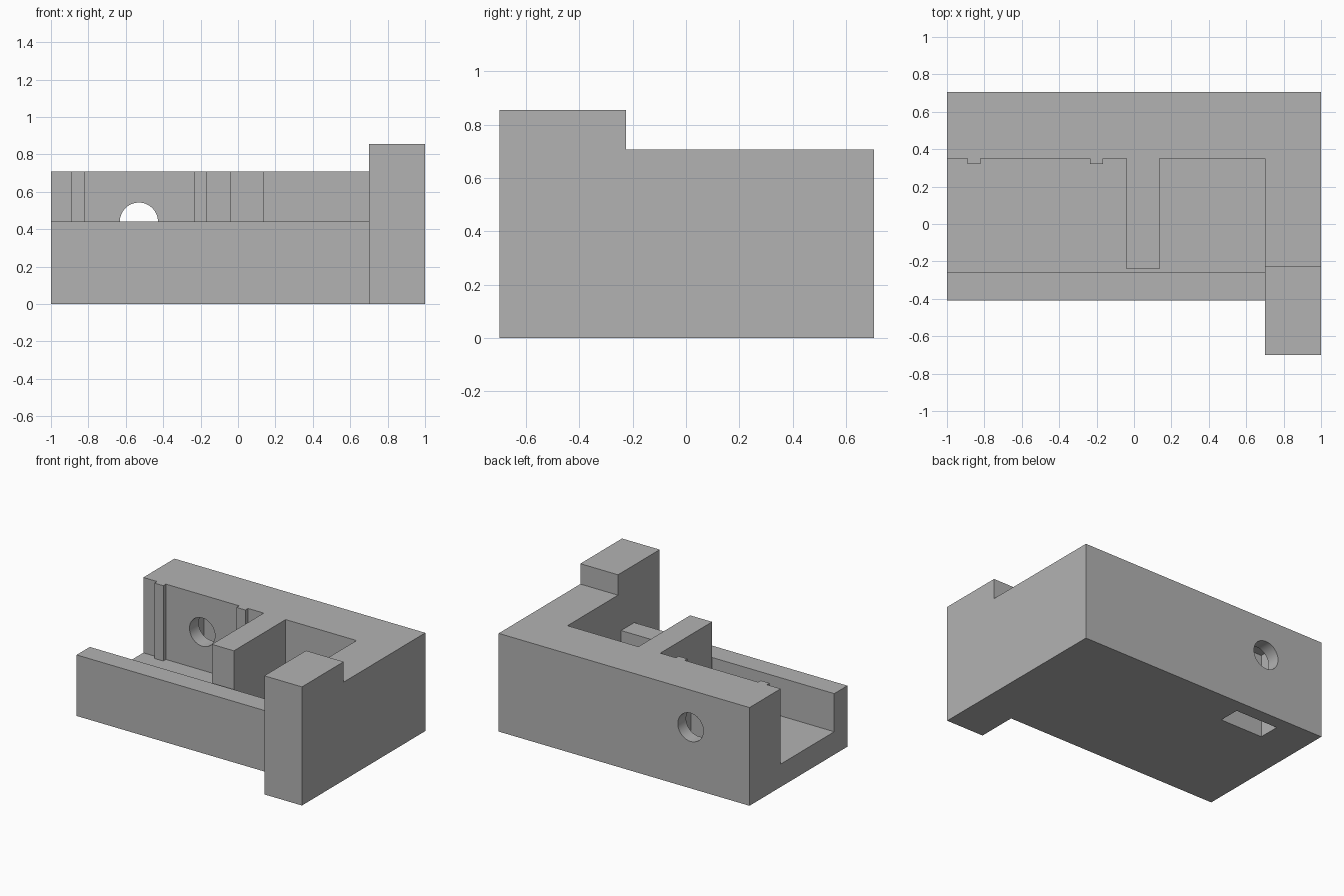
import bpy, bmesh, math
from mathutils import Matrix

cube = bpy.data.objects.get("Cube")
if cube:
    bpy.data.objects.remove(cube, do_unlink=True)

grey = bpy.data.materials.new("plain grey")
grey.use_nodes = True
colour = (0.45, 0.45, 0.45, 1)
grey.diffuse_color = colour
grey.node_tree.nodes["Principled BSDF"].inputs["Base Color"].default_value = colour


def make_object(name, bm):
    bmesh.ops.recalc_face_normals(bm, faces=bm.faces)
    mesh = bpy.data.meshes.new(name)
    bm.to_mesh(mesh)
    bm.free()
    mesh.materials.append(grey)
    obj = bpy.data.objects.new(name, mesh)
    bpy.context.collection.objects.link(obj)
    return obj


def prism(name, profile, x0, x1):
    """Extrude a (y, z) side profile along x."""
    bm = bmesh.new()
    face = bm.faces.new([bm.verts.new((x0, y, z)) for y, z in profile])
    new = bmesh.ops.extrude_face_region(bm, geom=[face])["geom"]
    verts = [v for v in new if isinstance(v, bmesh.types.BMVert)]
    bmesh.ops.translate(bm, vec=(x1 - x0, 0, 0), verts=verts)
    return make_object(name, bm)


def box(name, x0, x1, y0, y1, z0, z1):
    return prism(name, [(y0, z0), (y1, z0), (y1, z1), (y0, z1)], x0, x1)


def combine(target, tool, operation):
    mod = target.modifiers.new(operation.lower(), 'BOOLEAN')
    mod.operation = operation
    mod.solver = 'EXACT'
    mod.object = tool
    bpy.context.view_layer.objects.active = target
    bpy.ops.object.modifier_apply(modifier=mod.name)
    bpy.data.objects.remove(tool, do_unlink=True)


FLOOR, RIM, TOP, PEAK = 0.165, 0.44, 0.708, 0.855
BACK, WALL, END_X = 0.705, 0.35, 0.70

# Channel: low front wall, floor and thick back wall
body = prism("holder_body", [(-0.41, 0), (BACK, 0), (BACK, TOP), (WALL, TOP),
                             (WALL, FLOOR), (-0.26, FLOOR), (-0.26, RIM),
                             (-0.41, RIM)], -1, END_X)

# Stepped end block with the raised front post
end_block = prism("end_block", [(-0.70, 0), (BACK, 0), (BACK, TOP), (-0.225, TOP),
                                (-0.225, PEAK), (-0.70, PEAK)], END_X, 1)
combine(body, end_block, 'UNION')

# Divider and the two thin ribs on the back wall
combine(body, box("divider", -0.04, 0.135, -0.24, 0.45, 0.08, TOP), 'UNION')
for x in (-0.89, -0.235):
    combine(body, box("rib", x, x + 0.07, 0.32, 0.40, 0.08, TOP), 'UNION')

# Nut slot rising from the underside, and the round bolt hole
HOLE_X = -0.53
combine(body, box("nut_slot", HOLE_X - 0.17, HOLE_X + 0.17, 0.455, 0.61, -0.1, 0.61),
        'DIFFERENCE')
bm = bmesh.new()
bmesh.ops.create_cone(bm, cap_ends=True, segments=48, radius1=0.102, radius2=0.102,
                      depth=0.6, matrix=Matrix.Translation((HOLE_X, 0.53, RIM))
                      @ Matrix.Rotation(math.pi / 2, 4, 'X'))
combine(body, make_object("bolt_hole", bm), 'DIFFERENCE')

# Merge coplanar faces left by the joins
bm = bmesh.new()
bm.from_mesh(body.data)
bmesh.ops.remove_doubles(bm, verts=bm.verts, dist=0.0001)
bmesh.ops.dissolve_limit(bm, angle_limit=0.01, verts=bm.verts, edges=bm.edges)
bm.to_mesh(body.data)
bm.free()

# Smooth only the round hole
body.select_set(True)
bpy.context.view_layer.objects.active = body
bpy.ops.object.shade_smooth_by_angle(angle=math.radians(30))
